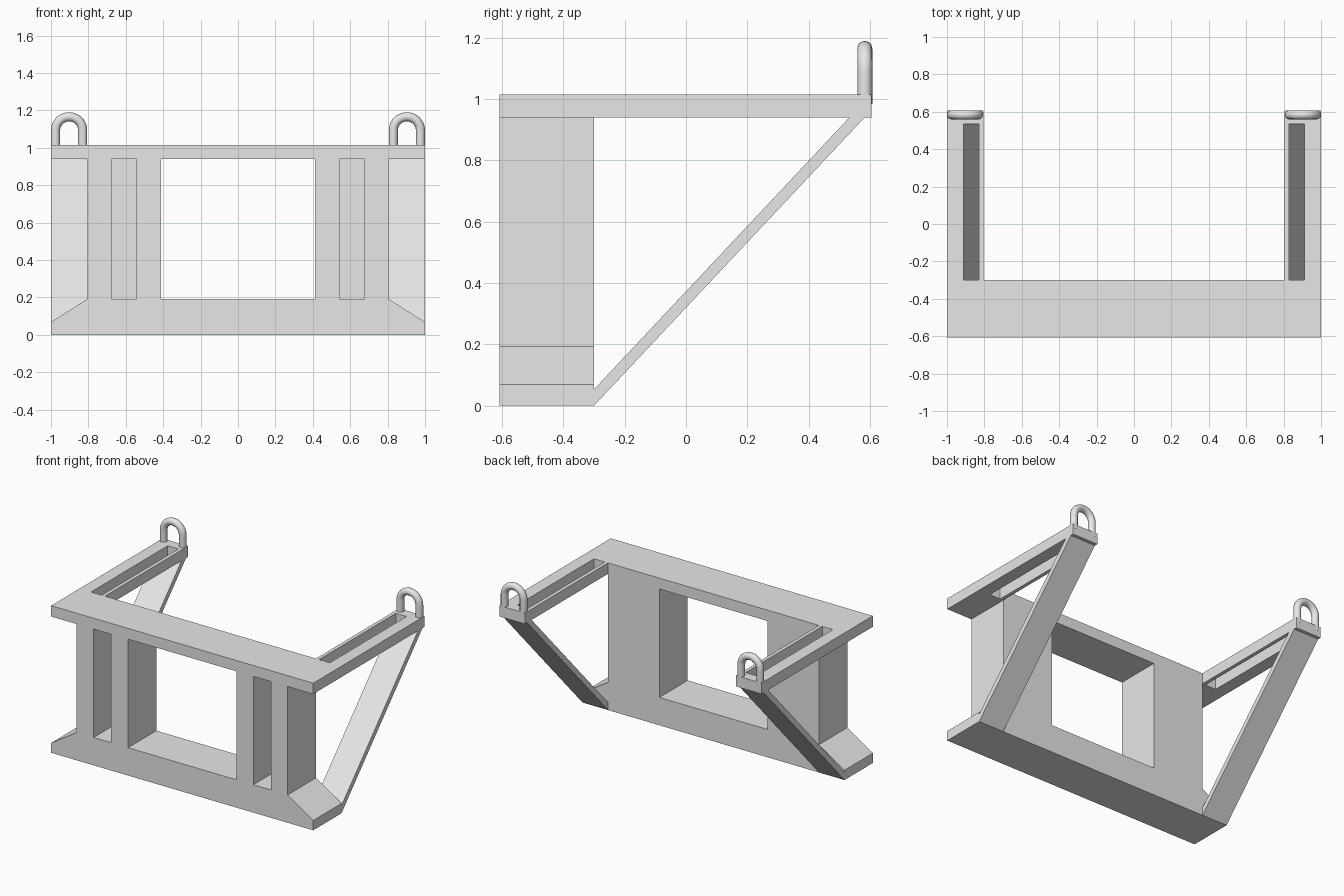
import bpy, bmesh, math

if "Cube" in bpy.data.objects:
    bpy.data.objects.remove(bpy.data.objects["Cube"])

grey = bpy.data.materials.new("plain grey")
grey.diffuse_color = (0.8, 0.8, 0.8, 1)
grey.use_nodes = True
grey.node_tree.nodes["Principled BSDF"].inputs["Base Color"].default_value = grey.diffuse_color

FRONT, BACK, END = -0.608, -0.30, 0.606   # depth stations
BEAM, TOP = 0.94, 1.015                   # underside and top of the upper beam


def extrude(name, points, axis, lo, hi):
    """Extrude a 2D outline along the x, y or z axis from lo to hi."""
    place = {"x": lambda a, b, d: (d, a, b),
             "y": lambda a, b, d: (a, d, b),
             "z": lambda a, b, d: (a, b, d)}[axis]
    bm = bmesh.new()
    ends = [[bm.verts.new(place(a, b, d)) for a, b in points] for d in (lo, hi)]
    bm.faces.new(ends[0])
    bm.faces.new(ends[1])
    n = len(points)
    for i in range(n):
        j = (i + 1) % n
        bm.faces.new((ends[0][i], ends[0][j], ends[1][j], ends[1][i]))
    bmesh.ops.recalc_face_normals(bm, faces=bm.faces)
    me = bpy.data.meshes.new(name)
    bm.to_mesh(me)
    bm.free()
    me.materials.append(grey)
    ob = bpy.data.objects.new(name, me)
    bpy.context.collection.objects.link(ob)
    return ob


def box(name, x0, x1, y0, y1, z0, z1):
    return extrude(name, [(x0, y0), (x1, y0), (x1, y1), (x0, y1)], "z", z0, z1)


def combine(target, tool, operation):
    """Apply a boolean and discard the tool object."""
    tool.hide_render = True
    mod = target.modifiers.new("combine", "BOOLEAN")
    mod.operation, mod.object, mod.solver = operation, tool, "EXACT"
    bpy.context.view_layer.objects.active = target
    bpy.ops.object.modifier_apply(modifier=mod.name)
    bpy.data.objects.remove(tool)


# Front frame: flared foot, columns and top beam
half = [(1, 0), (1, 0.068), (0.805, 0.192), (0.805, BEAM), (1, BEAM), (1, TOP)]
outline = half + [(-x, z) for x, z in reversed(half)]
frame = extrude("frame", outline, "y", FRONT, BACK)

# Rear arms on the top beam
for s in (-1, 1):
    xs = sorted((s * 0.805, s * 1.0))
    combine(frame, box("arm", *xs, BACK, END, BEAM, TOP), "UNION")

# Central opening
combine(frame, box("opening", -0.413, 0.413, -0.8, 0.0, 0.192, BEAM), "DIFFERENCE")

for s in (-1, 1):
    # Blind slot in the front of each column
    xs = sorted((s * 0.543, s * 0.676))
    combine(frame, box("column_slot", *xs, -0.8, FRONT + 0.25, 0.192, BEAM), "DIFFERENCE")
    # Long slot through each arm
    xs = sorted((s * 0.83, s * 0.912))
    combine(frame, box("arm_slot", *xs, BACK, 0.535, 0.8, 1.2), "DIFFERENCE")

for s, side in ((-1, "left"), (1, "right")):
    # Diagonal brace from foot to arm end
    xs = sorted((s * 0.805, s * 1.0))
    extrude(side + "_brace", [(BACK, 0), (0.583, BEAM), (0.533, BEAM), (BACK, 0.053)], "x", *xs)

    # Lifting lug: round bar bent into an arch
    r, bar, cx, cy, cz = 0.0725, 0.0245, s * 0.903, 0.5835, 1.093
    path = [(cx + r, cy, TOP - 0.03)]
    path += [(cx + r * math.cos(math.pi * i / 20), cy, cz + r * math.sin(math.pi * i / 20))
             for i in range(21)]
    path += [(cx - r, cy, TOP - 0.03)]
    cu = bpy.data.curves.new(side + "_lug", "CURVE")
    cu.dimensions = "3D"
    cu.bevel_depth, cu.bevel_resolution, cu.use_fill_caps = bar, 4, True
    sp = cu.splines.new("POLY")
    sp.points.add(len(path) - 1)
    for p, co in zip(sp.points, path):
        p.co = (*co, 1)
    cu.materials.append(grey)
    lug = bpy.data.objects.new(side + "_lug", cu)
    bpy.context.collection.objects.link(lug)
    bpy.ops.object.select_all(action="DESELECT")
    lug.select_set(True)
    bpy.context.view_layer.objects.active = lug
    bpy.ops.object.convert(target="MESH")
    bpy.ops.object.shade_smooth_by_angle(angle=math.radians(40))
